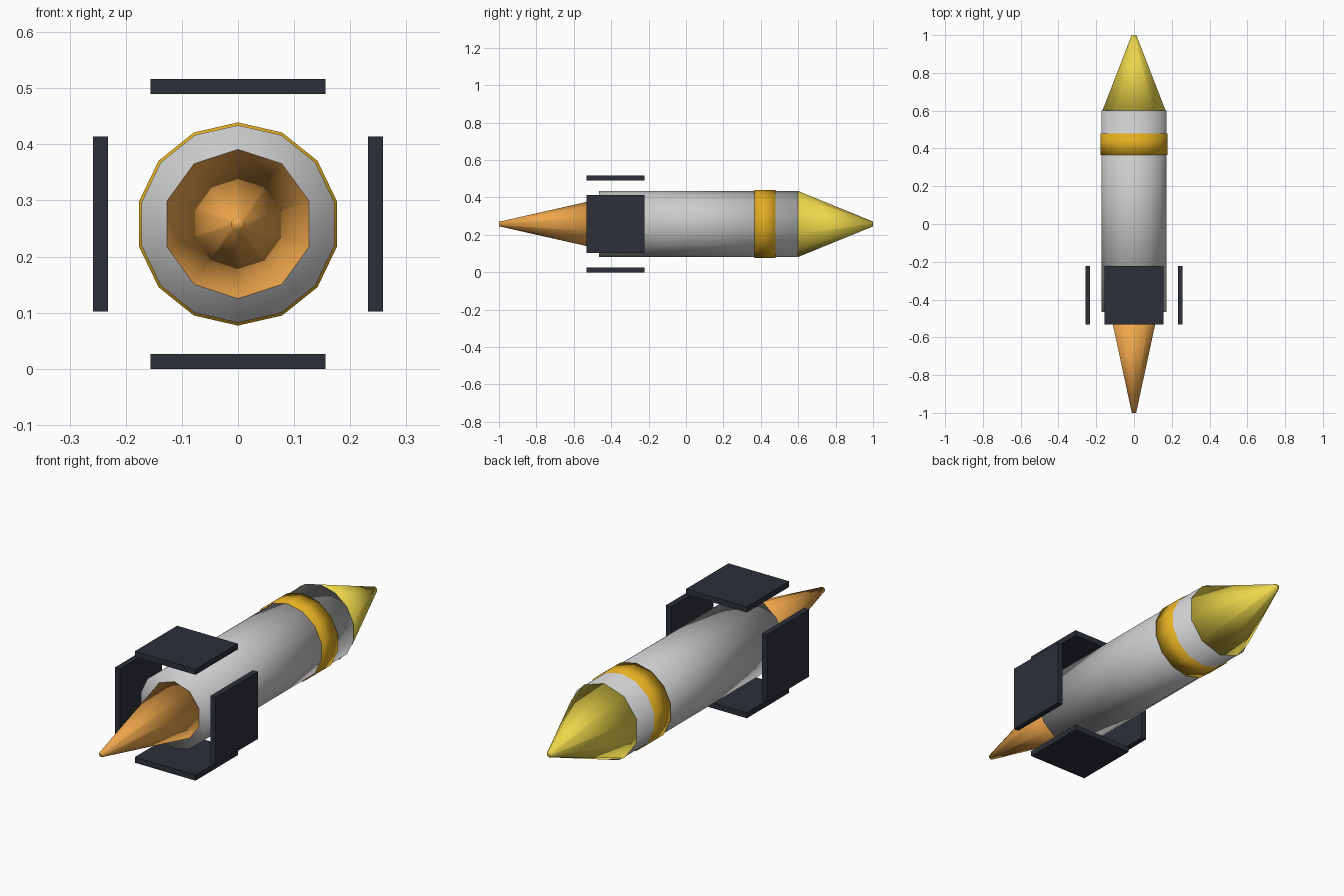
import bpy
from math import pi, sin, cos

if "Cube" in bpy.data.objects:
    bpy.data.objects.remove(bpy.data.objects["Cube"])

CZ = 0.258  # height of the long axis


def material(name, rgb):
    m = bpy.data.materials.new(name)
    m.diffuse_color = (*rgb, 1)
    m.use_nodes = True
    m.node_tree.nodes["Principled BSDF"].inputs["Base Color"].default_value = m.diffuse_color
    return m


def tapered(name, sides, y0, y1, r0, r1, mat=None):
    """Smooth capped cylinder or cone along y, with a vertex at the top."""
    bpy.ops.mesh.primitive_cone_add(vertices=sides, radius1=r0, radius2=r1, depth=y1 - y0,
                                    location=(0, (y0 + y1) / 2, CZ), rotation=(-pi / 2, 0, 0))
    ob = bpy.context.object
    ob.name = name
    bpy.ops.object.transform_apply(location=False, rotation=True, scale=True)
    bpy.ops.object.shade_smooth()
    if mat:
        ob.data.materials.append(mat)
    return ob


gold = material("gold", (0.76, 0.42, 0.015))
yellow = material("yellow", (0.85, 0.68, 0.07))
orange = material("orange", (0.85, 0.38, 0.07))
dark = material("dark", (0.025, 0.03, 0.04))

# Body tube with band, nose and exhaust flame
tapered("body_tube", 14, -0.465, 0.60, 0.176, 0.176)
tapered("body_band", 14, 0.365, 0.478, 0.181, 0.181, gold)
tapered("nose_cone", 10, 0.60, 1.0, 0.176, 0.013, yellow)
tapered("exhaust_flame", 10, -1.0, -0.465, 0.012, 0.133, orange)

# Four flat fins standing off around the tail
for i in range(4):
    a = i * pi / 2
    bpy.ops.mesh.primitive_cube_add(size=1, location=(0.245 * cos(a), -0.378, CZ + 0.245 * sin(a)),
                                    rotation=(0, -a, 0))
    fin = bpy.context.object
    fin.name = f"tail_fin_{i + 1}"
    fin.scale = (0.026, 0.31, 0.311)
    fin.data.materials.append(dark)
